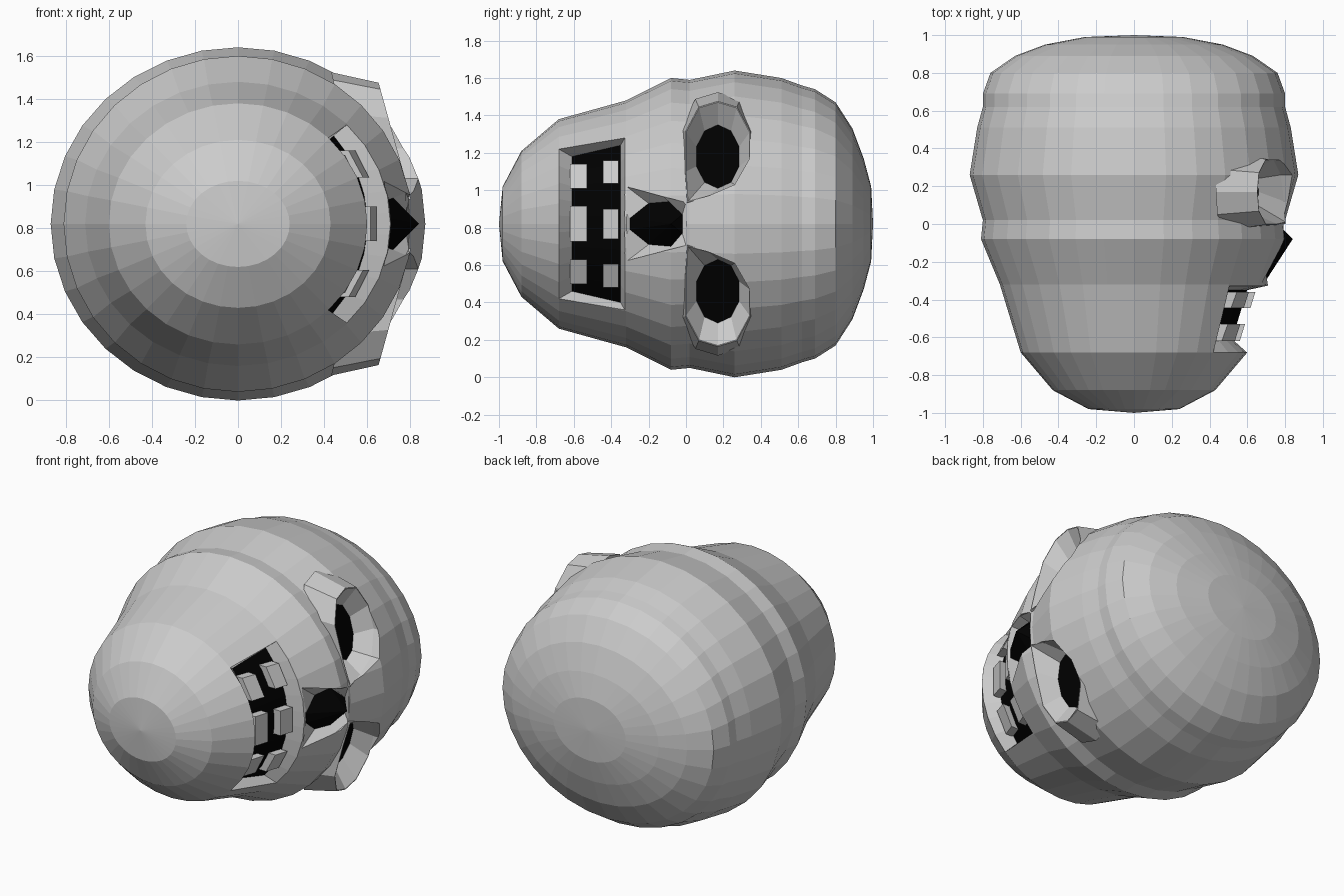
import bpy, bmesh, math

if "Cube" in bpy.data.objects:
    bpy.data.objects.remove(bpy.data.objects["Cube"])

CZ = 0.82          # height of the long axis
black = bpy.data.materials.new("black")
black.diffuse_color = (0.0, 0.0, 0.0, 1)
black.use_nodes = True
black.node_tree.nodes["Principled BSDF"].inputs["Base Color"].default_value = black.diffuse_color

# y, half width in x, half height in z
PROFILE = [(-0.98, .24, .20), (-0.88, .43, .39), (-0.68, .60, .56), (-0.32, .71, .66),
           (-0.08, .81, .78), (0.02, .80, .77), (0.26, .87, .82), (0.51, .83, .78),
           (0.62, .80, .74), (0.69, .80, .72), (0.80, .76, .65), (0.89, .63, .51),
           (0.95, .47, .35), (0.99, .26, .20)]


def surf(y, dz, depth=0.0):
    """Point on the face side of the shell, sunk along x by depth."""
    for (y0, a0, b0), (y1, a1, b1) in zip(PROFILE, PROFILE[1:]):
        if y0 <= y <= y1:
            t = (y - y0) / (y1 - y0)
            a, b = a0 + t * (a1 - a0), b0 + t * (b1 - b0)
            return (a * math.sqrt(max(0, 1 - (dz / b) ** 2)) - depth, y, CZ + dz)


def make(name, verts, faces, dark=()):
    me = bpy.data.meshes.new(name)
    me.from_pydata(verts, [], faces)
    me.materials.append(None)
    me.materials.append(black)
    for i in dark:
        me.polygons[i].material_index = 1
    bm = bmesh.new()
    bm.from_mesh(me)
    bmesh.ops.recalc_face_normals(bm, faces=bm.faces)
    bm.to_mesh(me)
    bm.free()
    ob = bpy.data.objects.new(name, me)
    bpy.context.collection.objects.link(ob)
    return ob


def loft(name, rings, dark_floor=False):
    """Closed solid through rings of equal (even) count; strip caps."""
    n = len(rings[0])
    verts = [p for r in rings for p in r]
    faces = [(i, i + 1, n - 2 - i, n - 1 - i) for i in range(n // 2 - 1)]
    floor = range(len(faces)) if dark_floor else ()
    off = (len(rings) - 1) * n
    faces += [tuple(v + off for v in f) for f in faces]
    for k in range(len(rings) - 1):
        for i in range(n):
            j = (i + 1) % n
            faces.append((k * n + i, k * n + j, (k + 1) * n + j, (k + 1) * n + i))
    return make(name, verts, faces, floor)


def boolean(target, other, op):
    m = target.modifiers.new(op, 'BOOLEAN')
    m.operation, m.solver, m.object = op, 'EXACT', other
    bpy.context.view_layer.objects.active = target
    bpy.ops.object.modifier_apply(modifier=m.name)
    bpy.data.objects.remove(other)


# Shell: 32-sided rings along y with a pole at each end
N = 32
verts = [(a * math.cos(2 * math.pi * i / N), y, CZ + b * math.sin(2 * math.pi * i / N))
         for y, a, b in PROFILE for i in range(N)]
faces = [(k * N + i, k * N + (i + 1) % N, (k + 1) * N + (i + 1) % N, (k + 1) * N + i)
         for k in range(len(PROFILE) - 1) for i in range(N)]
verts += [(0, -1, CZ), (0, 1, CZ)]
last = (len(PROFILE) - 1) * N
for i in range(N):
    j = (i + 1) % N
    faces += [(i, j, len(verts) - 2), (last + i, last + j, len(verts) - 1)]
head = make("skull_shell", verts, faces)

# Brow bulges and eye sockets
RIM = [(.17, .65), (.27, .62), (.34, .49), (.34, .35), (.26, .21),
       (.12, .15), (.01, .12), (0, .28), (0, .49), (.07, .62)]


def rim_ring(s, scale, dx):
    out = []
    for y, dz in RIM:
        x = 0.80 - 0.283 * (dz - 0.13) + dx
        out.append((x, .17 + (y - .17) * scale, CZ + s * (.38 + (dz - .38) * scale)))
    return out


for s in (1, -1):
    boolean(head, loft("brow", [rim_ring(s, 1.2, -.22), rim_ring(s, 1.02, 0)]), 'UNION')
for s in (1, -1):
    hole = []
    for k in range(10):
        a = k * math.pi / 5
        dz = .36 + .17 * math.cos(a)
        hole.append((.66 - .25 * (dz - .19), .17 + .12 * math.sin(a), CZ + s * dz))
    cut = loft("socket_cut", [hole, rim_ring(s, 1, 0), rim_ring(s, 1, .25)], True)
    boolean(head, cut, 'DIFFERENCE')

# Mouth recess with a curved dark floor
M = 10


def mouth_ring(y0, h0, y1, h1, depth):
    t = [-1 + 2 * i / (M - 1) for i in range(M)]
    return [surf(y0, u * h0, depth) for u in t] + [surf(y1, u * h1, depth) for u in reversed(t)]


boolean(head, loft("mouth_cut", [mouth_ring(-.61, .36, -.35, .42, .10),
                                 mouth_ring(-.68, .40, -.327, .46, 0),
                                 mouth_ring(-.68, .40, -.327, .46, -.2)], True), 'DIFFERENCE')

# Nose recess
half_in = [(-.30, .03, .02), (-.20, .11, .06), (-.08, .12, .08), (-.02, .05, .02)]
half_out = [(-.318, .06, 0), (-.318, .20, 0), (-.12, .145, 0), (0, .115, 0)]


def nose_ring(half, extra=0):
    pts = [(y, -z, d) for y, z, d in half] + list(reversed(half))
    return [surf(y, z, d - extra) for y, z, d in pts]


inner = nose_ring(half_in)
boolean(head, loft("nose_cut", [inner, nose_ring(half_out), nose_ring(half_out, .2)], True),
        'DIFFERENCE')

# Dark pointed nose opening
make("nose_opening", inner + [(.84, -.08, CZ)],
     [(i, (i + 1) % 8, 8) for i in range(8)], range(8))

# Teeth: two rows of three slabs following the jaw
for row, (y0, y1, side, mid) in {"lower": (-.62, -.53, (.19, .32), .095),
                                 "upper": (-.445, -.36, (.215, .34), .08)}.items():
    for z0, z1 in (side, (-mid, mid), (-side[1], -side[0])):
        loft(row + "_tooth", [[surf(y0, z0, d), surf(y0, z1, d), surf(y1, z1, d), surf(y1, z0, d)]
                              for d in (.13, .05)])
